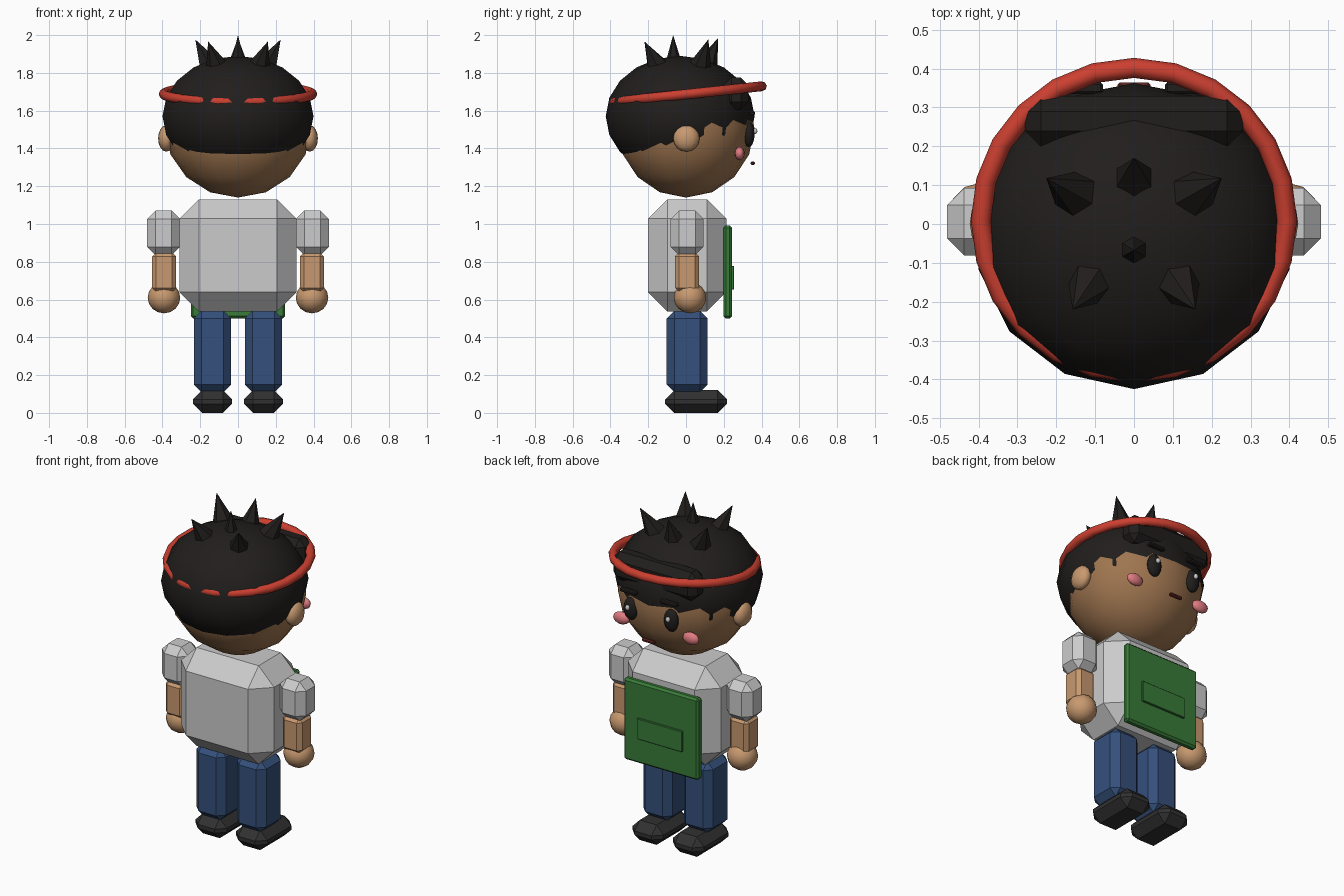
import bpy, bmesh
from math import radians
from mathutils import Vector, Matrix

if "Cube" in bpy.data.objects:
    bpy.data.objects.remove(bpy.data.objects["Cube"])


def material(name, r, g, b):
    m = bpy.data.materials.new(name)
    m.diffuse_color = (r, g, b, 1)
    m.use_nodes = True
    m.node_tree.nodes["Principled BSDF"].inputs["Base Color"].default_value = m.diffuse_color
    return m


FACE = material("face_skin", 0.35, 0.18, 0.08)
SKIN = material("arm_skin", 0.58, 0.32, 0.16)
BLACK = material("black", 0.015, 0.013, 0.012)
RED = material("red", 0.60, 0.05, 0.03)
DENIM = material("denim", 0.035, 0.08, 0.20)
SHOE = material("shoe_grey", 0.03, 0.03, 0.03)
GREEN = material("green", 0.04, 0.20, 0.04)
PINK = material("pink", 0.75, 0.20, 0.22)
LIP = material("lip", 0.12, 0.02, 0.015)


def finish(bm, name, mat=None, smooth=False):
    bmesh.ops.recalc_face_normals(bm, faces=bm.faces[:])
    for f in bm.faces:
        f.smooth = smooth
    me = bpy.data.meshes.new(name)
    bm.to_mesh(me)
    bm.free()
    if mat:
        me.materials.append(mat)
    ob = bpy.data.objects.new(name, me)
    bpy.context.collection.objects.link(ob)
    return ob


def box(name, center, size, bevel, mat=None):
    bm = bmesh.new()
    bmesh.ops.create_cube(bm, size=1)
    bmesh.ops.scale(bm, vec=size, verts=bm.verts[:])
    bmesh.ops.bevel(bm, geom=bm.edges[:], offset=bevel, segments=1,
                    profile=0.5, affect='EDGES')
    bmesh.ops.translate(bm, vec=center, verts=bm.verts[:])
    return finish(bm, name, mat)


def ball(name, center, radii, mat=None, seg=12, rings=8):
    bm = bmesh.new()
    bmesh.ops.create_uvsphere(bm, u_segments=seg, v_segments=rings, radius=1)
    bmesh.ops.scale(bm, vec=radii, verts=bm.verts[:])
    bmesh.ops.translate(bm, vec=center, verts=bm.verts[:])
    return finish(bm, name, mat, True)


def spike(name, base, tip, radius):
    base, tip = Vector(base), Vector(tip)
    d = tip - base
    bm = bmesh.new()
    bmesh.ops.create_cone(bm, cap_ends=True, segments=6, radius1=radius,
                          radius2=0, depth=d.length)
    rot = d.to_track_quat('Z', 'Y').to_matrix().to_4x4()
    bmesh.ops.transform(bm, matrix=Matrix.Translation((base + tip) / 2) @ rot,
                        verts=bm.verts[:])
    return finish(bm, name, BLACK)


# Head and hair: the hair cap is a flatter ellipsoid cutting through the head
ball("head", (0, 0, 1.51), (0.387, 0.362, 0.37), FACE, 16, 8)
ball("hair_cap", (0, -0.031, 1.57), (0.41, 0.394, 0.32), BLACK, 14, 10)
box("fringe", (0, 0.265, 1.69), (0.56, 0.13, 0.17), 0.04, BLACK)

# Hair spikes
spike("crown_spike", (0, -0.065, 1.83), (0, -0.068, 2.0), 0.05)
spike("front_spike", (0, 0.11, 1.835), (0, 0.17, 1.985), 0.06)

# Tilted headband
bpy.ops.mesh.primitive_torus_add(
    major_segments=24, minor_segments=8, major_radius=0.394, minor_radius=0.026,
    location=(0, 0.01, 1.688), rotation=(radians(6), 0, 0))
band = bpy.context.object
band.name = "headband"
band.data.materials.append(RED)
bpy.ops.object.shade_smooth_by_angle(angle=radians(50))

# Torso, mouth and the book held on the chest
box("shirt", (0, 0.006, 0.834), (0.62, 0.416, 0.594), 0.103)
box("mouth", (0, 0.353, 1.322), (0.085, 0.022, 0.02), 0.006, LIP)
box("book", (0, 0.221, 0.746), (0.5, 0.044, 0.492), 0.012, GREEN)
box("book_panel", (0, 0.243, 0.715), (0.3, 0.024, 0.125), 0.003, GREEN)

# Paired parts
for side, s in (("left", -1), ("right", 1)):
    spike(side + "_front_spike", (s * 0.14, 0.07, 1.815), (s * 0.226, 0.118, 1.977), 0.07)
    spike(side + "_back_spike", (s * 0.105, -0.14, 1.815), (s * 0.158, -0.22, 1.966), 0.07)
    ball(side + "_ear", (s * 0.38, 0.002, 1.453), (0.043, 0.07, 0.07), SKIN, 12, 8)
    ball(side + "_eye", (s * 0.135, 0.333, 1.475), (0.045, 0.03, 0.068), BLACK)
    ball(side + "_eye_glint", (s * 0.135, 0.366, 1.492), (0.014, 0.012, 0.016), None, 8, 6)
    box(side + "_eyebrow", (s * 0.135, 0.35, 1.586), (0.11, 0.03, 0.022), 0.006, BLACK)
    ball(side + "_cheek", (s * 0.232, 0.284, 1.373), (0.053, 0.026, 0.036), PINK)
    box(side + "_sleeve", (s * 0.394, 0.006, 0.953), (0.174, 0.174, 0.236), 0.044)
    box(side + "_forearm", (s * 0.391, 0.005, 0.745), (0.128, 0.128, 0.21), 0.022, SKIN)
    ball(side + "_hand", (s * 0.392, 0.021, 0.61), (0.086, 0.086, 0.083), SKIN, 12, 8)
    box(side + "_leg", (s * 0.135, 0.006, 0.325), (0.196, 0.216, 0.43), 0.04, DENIM)
    box(side + "_shoe", (s * 0.135, 0.053, 0.06), (0.208, 0.326, 0.12), 0.048, SHOE)
